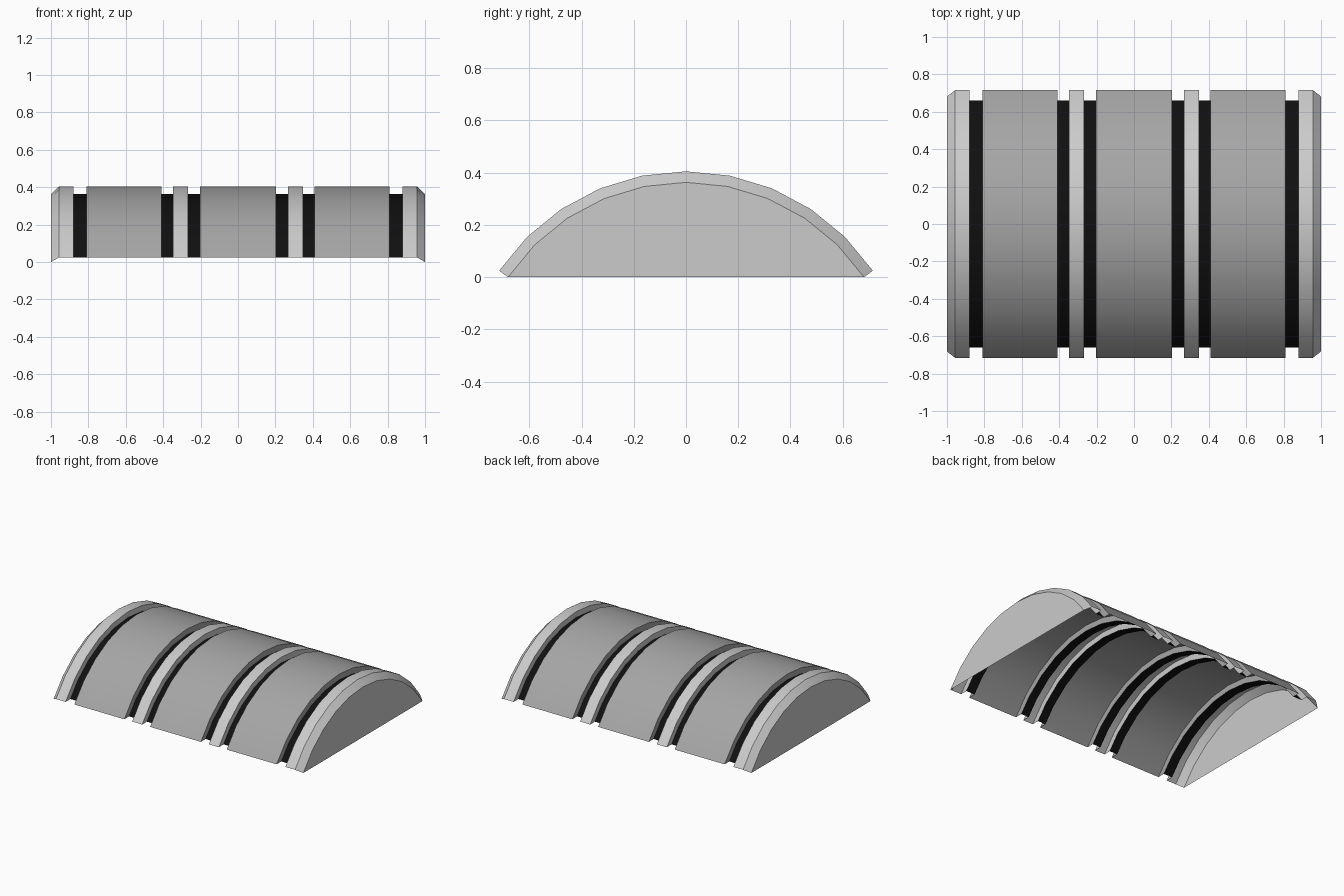
import bpy, bmesh, math

old = bpy.data.objects.get("Cube")
if old:
    bpy.data.objects.remove(old, do_unlink=True)

OUTER, INNER = 0.863, 0.821      # shell and groove radii
CENTRE_Z = -0.458                # arch axis height
HALF_ANGLE = math.radians(56)
SEGMENTS = 10
EAVE = 0.025                     # height of the lower edge


def material(name, value):
    m = bpy.data.materials.new(name)
    m.use_nodes = True
    colour = (value, value, value, 1)
    m.diffuse_color = colour
    m.node_tree.nodes["Principled BSDF"].inputs["Base Color"].default_value = colour
    return m


panel_grey = material("mid grey", 0.38)
trim_grey = material("light grey", 0.60)
groove_black = material("black", 0.005)


def arch(radius, floor):
    """Faceted arc from -y to +y, trimmed at the floor height."""
    pts = []
    for k in range(SEGMENTS + 1):
        a = HALF_ANGLE * (2 * k / SEGMENTS - 1)
        pts.append((radius * math.sin(a), CENTRE_Z + radius * math.cos(a)))
    for end, near in ((0, 1), (-1, -2)):
        (y0, z0), (y1, z1) = pts[near], pts[end]
        t = (z0 - floor) / (z0 - z1)
        pts[end] = (y0 + t * (y1 - y0), floor)
    return pts


def arched_part(name, stations, mat, cap=None):
    """Skin arcs at (x, radius, floor) stations; cap closes one end."""
    bm = bmesh.new()
    rows = [[bm.verts.new((x, y, z)) for y, z in arch(r, f)]
            for x, r, f in stations]
    for a, b in zip(rows, rows[1:]):
        for k in range(SEGMENTS):
            bm.faces.new((a[k], b[k], b[k + 1], a[k + 1]))
    if cap == "left":
        bm.faces.new(rows[-1][::-1])
    elif cap == "right":
        bm.faces.new(rows[0])
    mesh = bpy.data.meshes.new(name)
    bm.to_mesh(mesh)
    bm.free()
    mesh.materials.append(mat)
    obj = bpy.data.objects.new(name, mesh)
    bpy.context.collection.objects.link(obj)
    bpy.ops.object.select_all(action="DESELECT")
    obj.select_set(True)
    bpy.context.view_layer.objects.active = obj
    bpy.ops.object.shade_smooth_by_angle(angle=math.radians(25))


def raised_band(name, x0, x1, mat):
    arched_part(name, [(x0, INNER, EAVE), (x0, OUTER, EAVE),
                       (x1, OUTER, EAVE), (x1, INNER, EAVE)], mat)


def groove(name, x0, x1):
    arched_part(name, [(x0, INNER, EAVE), (x1, INNER, EAVE)], groove_black)


# Central panel
raised_band("centre_panel", -0.203, 0.203, panel_grey)

# Matching parts on both sides
for side, s in (("left", 1), ("right", -1)):
    def span(a, b):
        return sorted((s * a, s * b))
    raised_band(side + "_panel", *span(0.41, 0.81), panel_grey)
    raised_band(side + "_rib", *span(0.267, 0.347), trim_grey)
    groove(side + "_inner_groove", *span(0.203, 0.267))
    groove(side + "_middle_groove", *span(0.347, 0.41))
    groove(side + "_outer_groove", *span(0.81, 0.88))
    # Bevelled end with its closing wall
    end = [(s * 0.88, INNER, EAVE), (s * 0.88, OUTER, EAVE),
           (s * 0.957, OUTER, EAVE), (s * 1.0, INNER, 0.0)]
    arched_part(side + "_end", end[::s], trim_grey, cap=side)
